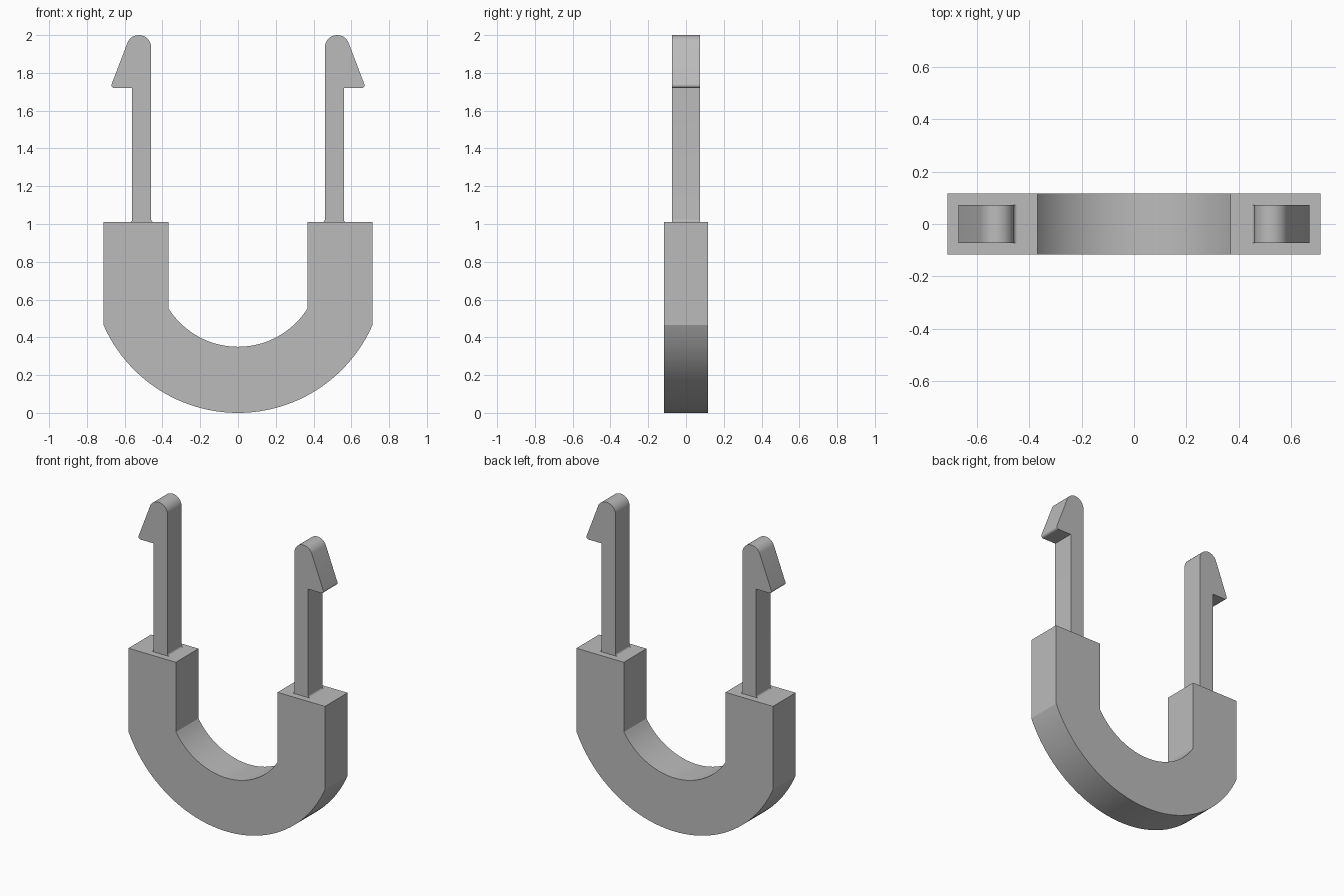
import bpy
import bmesh
from math import cos, sin, radians, degrees, atan2, hypot

cube = bpy.data.objects.get("Cube")
if cube:
    bpy.data.objects.remove(cube, do_unlink=True)

# Single plain grey plastic
grey = bpy.data.materials.new("plain grey")
grey.use_nodes = True
colour = (0.5, 0.5, 0.5, 1)
grey.diffuse_color = colour
grey.node_tree.nodes["Principled BSDF"].inputs["Base Color"].default_value = colour


def arc(cx, cz, radius, start, end, steps):
    """Points along an arc in the XZ plane, angles in degrees."""
    angles = [radians(start + (end - start) * i / steps) for i in range(steps + 1)]
    return [(cx + radius * cos(a), cz + radius * sin(a)) for a in angles]


def sagged_arc(half_width, side_z, bottom_z, steps):
    """Arc hanging from (-half_width, side_z) through (0, bottom_z)."""
    sag = side_z - bottom_z
    radius = (half_width ** 2 + sag ** 2) / (2 * sag)
    centre_z = bottom_z + radius
    end = degrees(atan2(side_z - centre_z, half_width))
    return arc(0, centre_z, radius, -180 - end, end, steps)


def extrude_profile(name, points, half_depth):
    """Solid prism from an XZ outline, centred on y = 0."""
    bm = bmesh.new()
    face = bm.faces.new([bm.verts.new((x, -half_depth, z)) for x, z in points])
    out = bmesh.ops.extrude_face_region(bm, geom=[face])
    for v in out["geom"]:
        if isinstance(v, bmesh.types.BMVert):
            v.co.y = half_depth
    bmesh.ops.recalc_face_normals(bm, faces=bm.faces)
    mesh = bpy.data.meshes.new(name)
    bm.to_mesh(mesh)
    bm.free()
    mesh.materials.append(grey)
    obj = bpy.data.objects.new(name, mesh)
    bpy.context.collection.objects.link(obj)
    bpy.ops.object.select_all(action="DESELECT")
    obj.select_set(True)
    bpy.context.view_layer.objects.active = obj
    bpy.ops.object.shade_smooth_by_angle(angle=radians(20))
    return obj


# U-shaped body: outer sweep, then back along the inner sweep
BODY_TOP = 1.01
outer, inner = 0.712, 0.368
body = [(-outer, BODY_TOP)] + sagged_arc(outer, 0.465, 0, 48) + [(outer, BODY_TOP)]
body += [(inner, BODY_TOP)] + sagged_arc(inner, 0.553, 0.35, 40)[::-1] + [(-inner, BODY_TOP)]
extrude_profile("u_body", body, 0.117)

# Snap clip: filleted stem, rounded tip and outward barb
stem_in, stem_out, fillet = 0.46, 0.56, 0.015
tip_r, barb_r = 0.065, 0.015
tip_x, tip_z = stem_in + tip_r, 2 - tip_r
barb_x, barb_z = 0.655, 1.735
# Angle of the sloped face, tangent to both the tip and the barb corner
slope = degrees(atan2(barb_x - tip_x, tip_z - barb_z))
slope += degrees((tip_r - barb_r) / hypot(barb_x - tip_x, tip_z - barb_z)) - 13

clip = arc(stem_in - fillet, BODY_TOP + fillet, fillet, -90, 0, 6)
clip += arc(tip_x, tip_z, tip_r, 180, 21, 20)
clip += arc(barb_x, barb_z, barb_r, 21, -90, 10)
clip += [(stem_out, barb_z - barb_r)]
clip += arc(stem_out + fillet, BODY_TOP + fillet, fillet, 180, 270, 6)

for name, side in (("left_clip", 1), ("right_clip", -1)):
    extrude_profile(name, [(side * x, z) for x, z in clip], 0.073)
